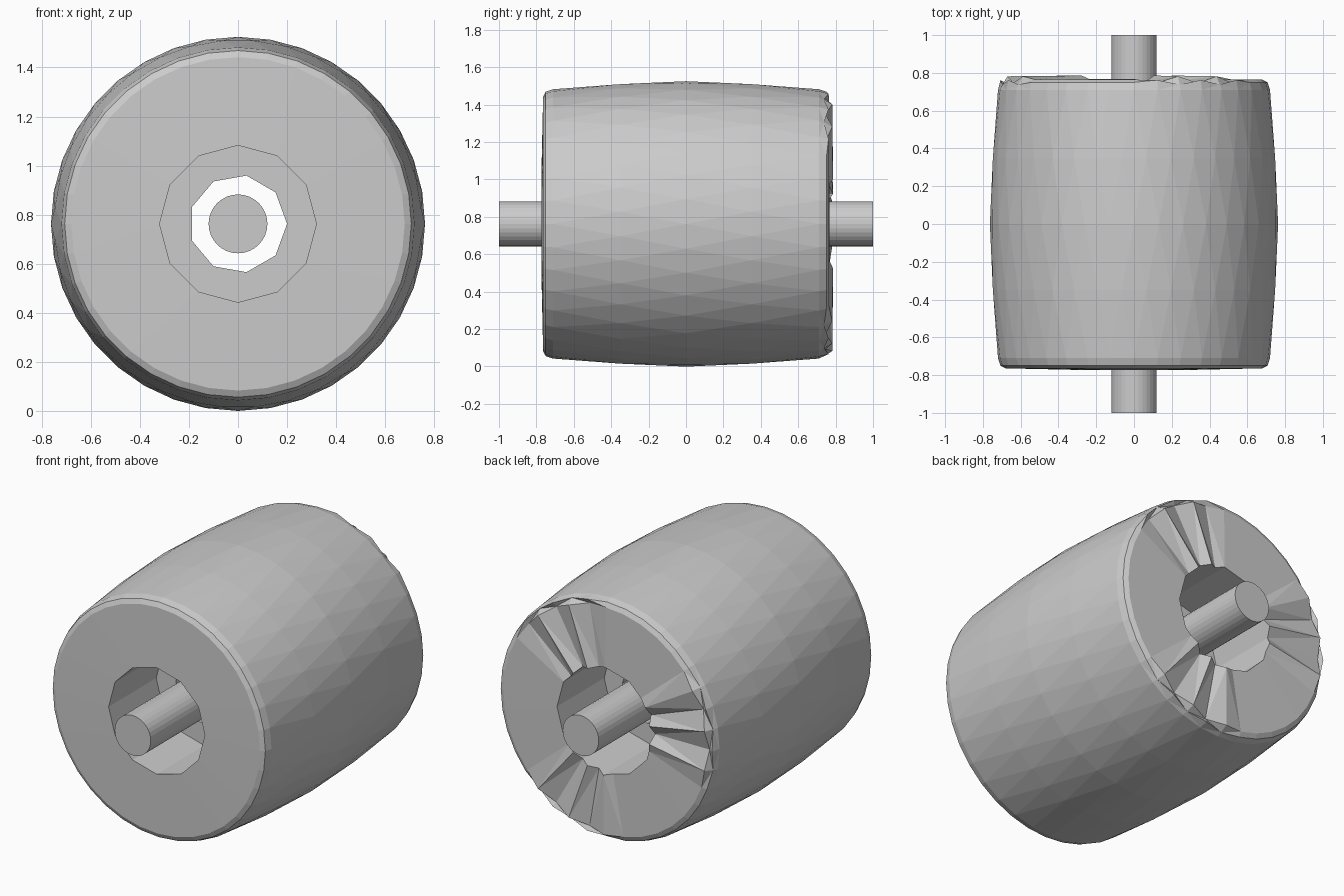
import bpy, bmesh, math

if "Cube" in bpy.data.objects:
    bpy.data.objects.remove(bpy.data.objects["Cube"])

CZ = 0.762      # height of the axle
SEGS = 36


def add_object(name, bm):
    bmesh.ops.recalc_face_normals(bm, faces=bm.faces)
    mesh = bpy.data.meshes.new(name)
    bm.to_mesh(mesh)
    bm.free()
    obj = bpy.data.objects.new(name, mesh)
    bpy.context.collection.objects.link(obj)
    return obj


def polygon_radius(r, a, sides):
    """Distance from the centre to the edge of a regular polygon at angle a."""
    step = 2 * math.pi / sides
    return r * math.cos(step / 2) / math.cos(a % step - step / 2)


def fold(a):
    """True within the three creased sectors of the back face."""
    for centre in (60, 170, 290):
        d = (math.degrees(a) - centre + 180) % 360 - 180
        if abs(d) < 26:
            return True
    return False


# Closed roller profile: radius, y, sides (0 = round), half-step twist, fold height
profile = [
    (0.20, -0.32, 9, 0, 0), (0.32, -0.32, 12, 0, 0), (0.32, -0.772, 12, 0, 0),
    (0.68, -0.764, 0, 0, 0), (0.707, -0.75, 0, 0, 0), (0.72, -0.71, 0, 0, 0),
    (0.75, -0.35, 0, 0.5, 0), (0.763, 0.0, 0, 0, 0), (0.75, 0.35, 0, 0.5, 0),
    (0.72, 0.71, 0, 0, 0), (0.707, 0.75, 0, 0, -0.012), (0.68, 0.764, 0, 0, 0.018),
    (0.32, 0.768, 12, 0, 0.018), (0.32, 0.32, 12, 0, 0), (0.20, 0.32, 9, 0, 0),
]

# Crowned roller with a counterbore at each end and a web between them
bm = bmesh.new()
rings = []
for r, y, sides, twist, lift in profile:
    ring = []
    for i in range(SEGS):
        a = 2 * math.pi * (i + twist) / SEGS
        rad = polygon_radius(r, a, sides) if sides else r
        dy = (lift if i % 2 else -lift) if lift and fold(a) else 0
        ring.append(bm.verts.new((rad * math.cos(a), y + dy, CZ + rad * math.sin(a))))
    rings.append(ring)
for k, ring in enumerate(rings):
    nxt = rings[(k + 1) % len(rings)]
    for i in range(SEGS):
        j = (i + 1) % SEGS
        bm.faces.new((ring[i], ring[j], nxt[j], nxt[i]))
bmesh.ops.triangulate(bm, faces=bm.faces, quad_method='SHORT_EDGE')
add_object("roller", bm)

# Axle running straight through the bore
bm = bmesh.new()
bmesh.ops.create_cone(bm, cap_ends=True, segments=32, radius1=0.12, radius2=0.12, depth=2.0)
axle = add_object("axle", bm)
axle.rotation_euler = (math.pi / 2, 0, 0)
axle.location = (0, 0, CZ)
